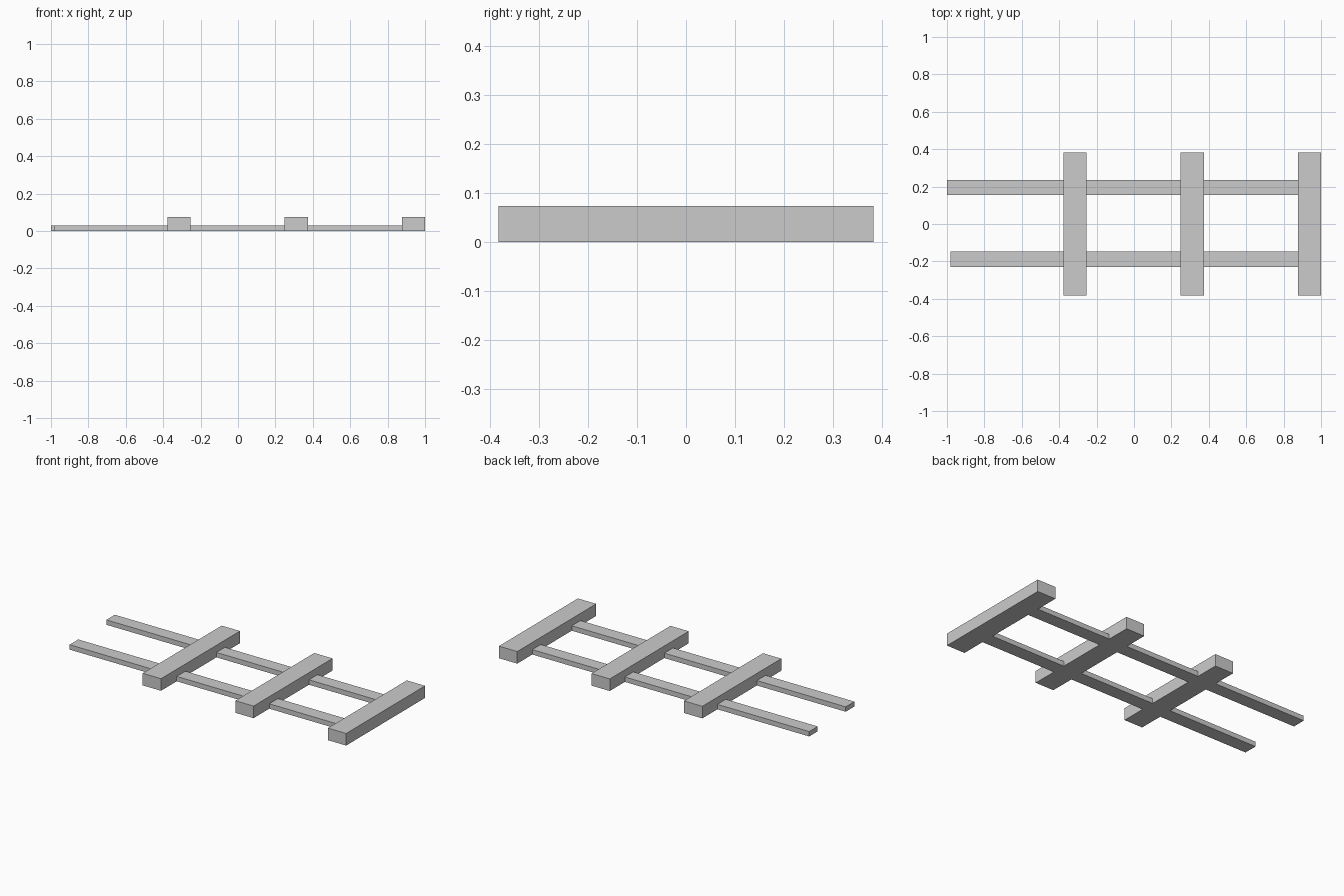
import bpy

if "Cube" in bpy.data.objects:
    bpy.data.objects.remove(bpy.data.objects["Cube"])


def box(name, x0, x1, y0, y1, z0, z1):
    """Axis-aligned box given by its extents."""
    bpy.ops.mesh.primitive_cube_add(
        size=1, location=((x0 + x1) / 2, (y0 + y1) / 2, (z0 + z1) / 2))
    ob = bpy.context.object
    ob.name = name
    ob.scale = (x1 - x0, y1 - y0, z1 - z0)
    bpy.ops.object.transform_apply(location=False, rotation=False, scale=True)
    return ob


# Three cross ties, evenly spaced up to the right end
PITCH, TIE_W = 0.627, 0.124
for i in range(3):
    right = 1.0 - i * PITCH
    box(f"cross_tie_{i + 1}", right - TIE_W, right, -0.382, 0.382, 0.0, 0.074)

# Two flat rails running through the ties; the front one is slightly shorter
box("back_rail", -1.0, 0.88, 0.154, 0.236, 0.0, 0.03)
box("front_rail", -0.98, 0.88, -0.23, -0.146, 0.0, 0.03)
